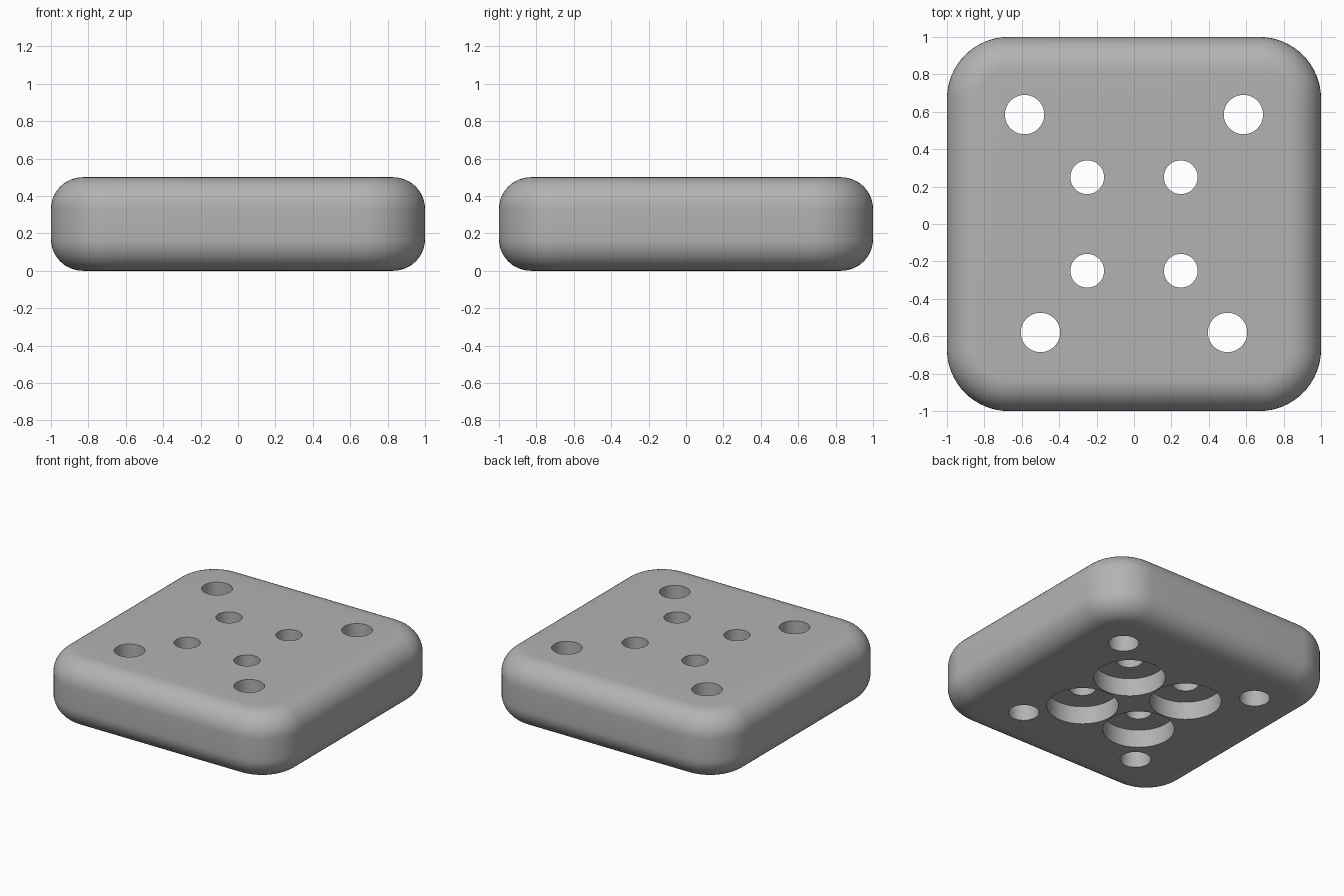
import bpy, bmesh

cube = bpy.data.objects.get("Cube")
if cube:
    bpy.data.objects.remove(cube, do_unlink=True)

HEIGHT, CORNER, FILLET = 0.5, 0.33, 0.17

grey = bpy.data.materials.new("light_grey")
grey.use_nodes = True
color = (0.45, 0.45, 0.45, 1)
grey.diffuse_color = color
grey.node_tree.nodes["Principled BSDF"].inputs["Base Color"].default_value = color

# Rounded plate: round the upright corners, then fillet the top and bottom rims
bm = bmesh.new()
bmesh.ops.create_cube(bm, size=1)
for v in bm.verts:
    v.co.x *= 2
    v.co.y *= 2
    v.co.z = (v.co.z + 0.5) * HEIGHT
upright = [e for e in bm.edges if abs(e.verts[0].co.z - e.verts[1].co.z) > 0.1]
bmesh.ops.bevel(bm, geom=upright, offset=CORNER, segments=16, affect='EDGES', profile=0.5)
rims = [e for e in bm.edges if abs(e.verts[0].co.z - e.verts[1].co.z) < 0.01]
bmesh.ops.bevel(bm, geom=rims, offset=FILLET, segments=12, affect='EDGES', profile=0.5)
mesh = bpy.data.meshes.new("plate")
bm.to_mesh(mesh)
bm.free()
plate = bpy.data.objects.new("plate", mesh)
bpy.context.collection.objects.link(plate)
mesh.materials.append(grey)


def drill(name, x, y, radius, bottom, top):
    """Cut a round hole through the plate between two heights."""
    bpy.ops.mesh.primitive_cylinder_add(vertices=64, radius=radius, depth=top - bottom,
                                        location=(x, y, (top + bottom) / 2))
    cutter = bpy.context.object
    cutter.name = name
    cutter.data.materials.append(grey)
    cutter.hide_render = True
    mod = plate.modifiers.new(name, 'BOOLEAN')
    mod.operation = 'DIFFERENCE'
    mod.solver = 'EXACT'
    mod.object = cutter
    bpy.context.view_layer.objects.active = plate
    bpy.ops.object.modifier_apply(modifier=name)
    bpy.data.objects.remove(cutter, do_unlink=True)


for side in (-1, 1):
    # Outer mounting holes, set closer together at the front
    drill("rear_hole", side * 0.585, 0.585, 0.105, -0.1, 0.6)
    drill("front_hole", side * 0.5, -0.58, 0.105, -0.1, 0.6)
    # Inner holes with wide recesses on the underside
    for end in (-1, 1):
        drill("inner_hole", side * 0.25, end * 0.25, 0.09, -0.1, 0.6)
        drill("recess", side * 0.25, end * 0.25, 0.245, -0.1, 0.135)

bpy.ops.object.select_all(action='DESELECT')
plate.select_set(True)
bpy.context.view_layer.objects.active = plate
bpy.ops.object.shade_smooth_by_angle(angle=0.6)
